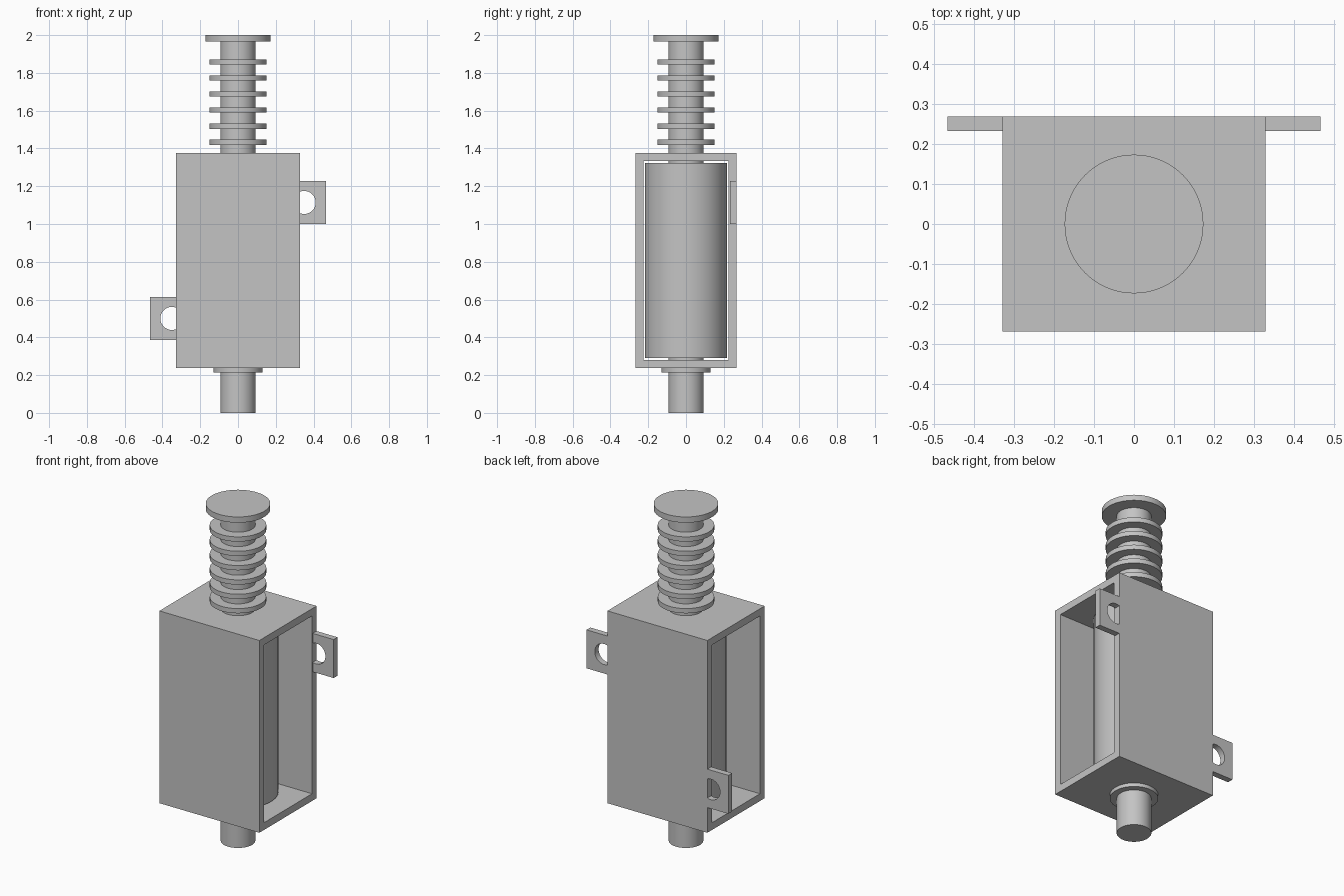
import bpy, bmesh
from math import sin, cos, acos, radians

cube = bpy.data.objects.get("Cube")
if cube:
    bpy.data.objects.remove(cube, do_unlink=True)

steel = bpy.data.materials.new("steel_grey")
steel.use_nodes = True
grey = (0.55, 0.55, 0.55, 1)
steel.diffuse_color = grey
steel.node_tree.nodes["Principled BSDF"].inputs["Base Color"].default_value = grey


def finish(bm, name, smooth=False):
    bmesh.ops.recalc_face_normals(bm, faces=bm.faces)
    mesh = bpy.data.meshes.new(name)
    bm.to_mesh(mesh)
    bm.free()
    mesh.materials.append(steel)
    obj = bpy.data.objects.new(name, mesh)
    bpy.context.collection.objects.link(obj)
    if smooth:
        bpy.ops.object.select_all(action='DESELECT')
        obj.select_set(True)
        bpy.context.view_layer.objects.active = obj
        bpy.ops.object.shade_smooth_by_angle(angle=radians(30))
    return obj


def cylinder(name, radius, z0, z1):
    bm = bmesh.new()
    bmesh.ops.create_cone(bm, cap_ends=True, segments=72, radius1=radius,
                          radius2=radius, depth=z1 - z0)
    bmesh.ops.translate(bm, verts=bm.verts, vec=(0, 0, (z0 + z1) / 2))
    return finish(bm, name, True)


def extrude(bm, faces, vec):
    result = bmesh.ops.extrude_face_region(bm, geom=faces)
    moved = [v for v in result["geom"] if isinstance(v, bmesh.types.BMVert)]
    bmesh.ops.translate(bm, verts=moved, vec=vec)


# Rectangular housing, open through both sides
HALF_X, HALF_Y, BOTTOM, TOP, WALL = 0.328, 0.268, 0.237, 1.377, 0.043


def rectangle(bm, inset):
    y, z0, z1 = HALF_Y - inset, BOTTOM + inset, TOP - inset
    return [bm.verts.new((-HALF_X, *p)) for p in ((-y, z0), (y, z0), (y, z1), (-y, z1))]


bm = bmesh.new()
outer, inner = rectangle(bm, 0), rectangle(bm, WALL)
ring = [bm.faces.new((outer[i], outer[(i + 1) % 4], inner[(i + 1) % 4], inner[i]))
        for i in range(4)]
extrude(bm, ring, (2 * HALF_X, 0, 0))
finish(bm, "housing")


# Mounting tabs, each with a round hole cut off by the housing edge
def tab(name, side, z):
    hole_x, hole_r, half_h, tip, thick = 0.35, 0.061, 0.114, 0.465, 0.036
    sweep = acos((HALF_X - hole_x) / hole_r)
    outline = [(HALF_X, half_h), (tip, half_h), (tip, -half_h), (HALF_X, -half_h)]
    steps = 36
    for i in range(steps + 1):
        a = -sweep + 2 * sweep * i / steps
        outline.append((hole_x + hole_r * cos(a), hole_r * sin(a)))
    bm = bmesh.new()
    face = bm.faces.new([bm.verts.new((side * x, HALF_Y, z + h)) for x, h in outline])
    extrude(bm, [face], (0, -thick, 0))
    finish(bm, name, True)


tab("left_mounting_tab", 1, 1.114)
tab("right_mounting_tab", -1, 0.5)

# Coil inside the housing and the plunger running through it
cylinder("coil", 0.217, 0.29, 1.322)
cylinder("plunger_rod", 0.093, 0, 1.98)
cylinder("plunger_cap", 0.173, 1.966, 2)
cylinder("lower_collar", 0.13, 0.215, 0.245)

# Spring drawn as a stack of thin discs
for i in range(6):
    z = 1.419 + 0.085 * i
    cylinder(f"spring_disc_{i + 1}", 0.152, z, z + 0.028)
